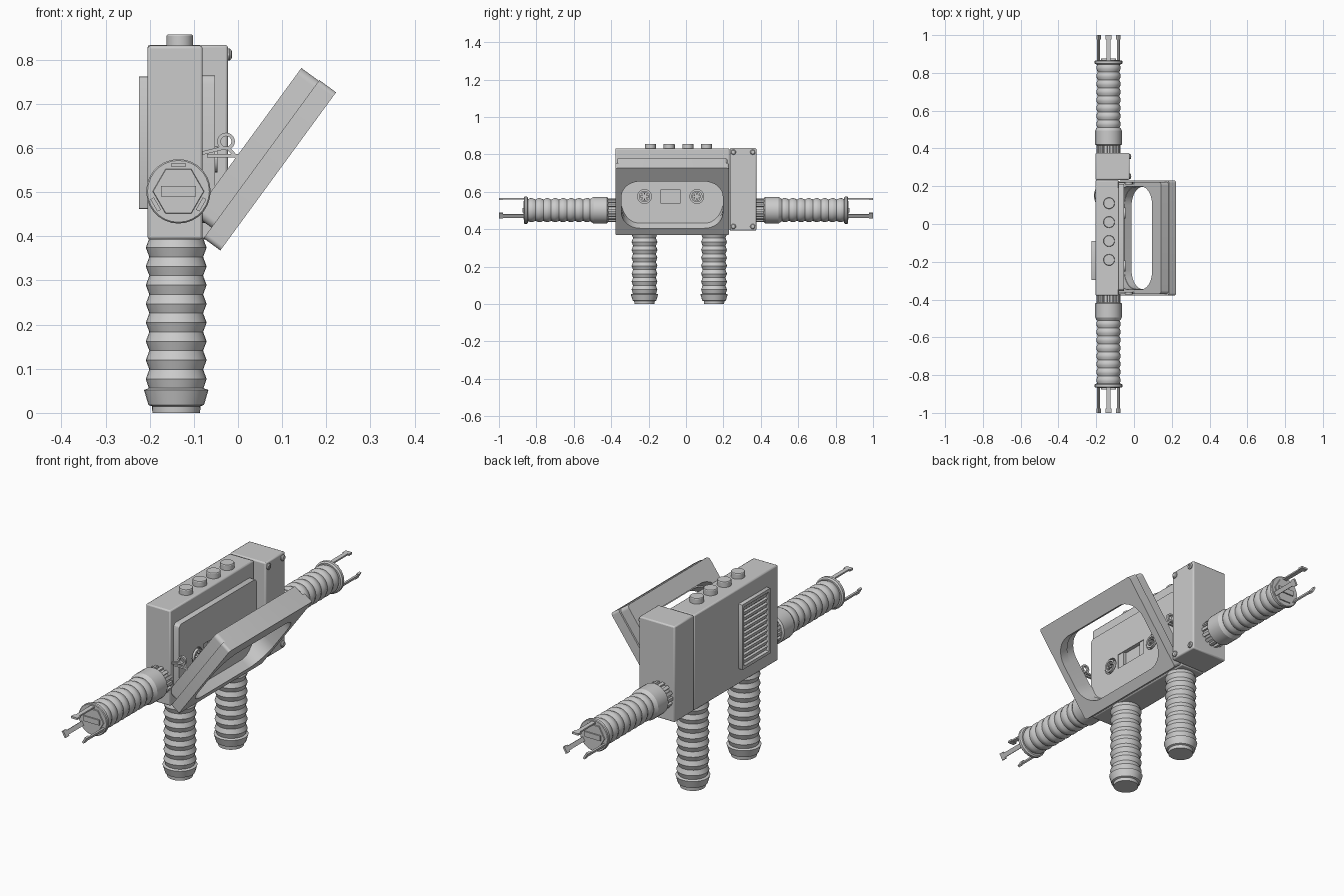
import bpy, bmesh, math
from mathutils import Matrix, Vector

if "Cube" in bpy.data.objects:
    bpy.data.objects.remove(bpy.data.objects["Cube"])

grey = bpy.data.materials.new("plain_grey")
grey.diffuse_color = (0.6, 0.6, 0.6, 1)
grey.use_nodes = True
grey.node_tree.nodes["Principled BSDF"].inputs["Base Color"].default_value = grey.diffuse_color


def finish(name, bm, bevel=0.0):
    bmesh.ops.recalc_face_normals(bm, faces=bm.faces)
    me = bpy.data.meshes.new(name)
    bm.to_mesh(me)
    bm.free()
    me.materials.append(grey)
    ob = bpy.data.objects.new(name, me)
    bpy.context.collection.objects.link(ob)
    bpy.ops.object.select_all(action='DESELECT')
    ob.select_set(True)
    bpy.context.view_layer.objects.active = ob
    bpy.ops.object.shade_smooth_by_angle(angle=math.radians(28))
    if bevel:
        m = ob.modifiers.new("edge", 'BEVEL')
        m.width, m.segments = bevel, 2
    return ob


def add_box(bm, lo, hi, mat=Matrix()):
    lo, hi = Vector(lo), Vector(hi)
    size = Matrix.Diagonal((*(hi - lo), 1))
    bmesh.ops.create_cube(bm, size=1, matrix=mat @ Matrix.Translation((lo + hi) / 2) @ size)


def box(name, lo, hi, bevel=0.0):
    bm = bmesh.new()
    add_box(bm, lo, hi)
    return finish(name, bm, bevel)


def add_lathe(bm, profile, mat, n=28):
    # profile is (radius, height) along local z, capped at both ends
    rings = [[bm.verts.new(mat @ Vector((r * math.cos(2 * math.pi * i / n), r * math.sin(2 * math.pi * i / n), h)))
              for i in range(n)] for r, h in profile]
    for a, b in zip(rings, rings[1:]):
        for i in range(n):
            bm.faces.new((a[i], a[(i + 1) % n], b[(i + 1) % n], b[i]))
    bm.faces.new(rings[0])
    bm.faces.new(rings[-1])


def lathe(name, profile, mat, n=28):
    bm = bmesh.new()
    add_lathe(bm, profile, mat, n)
    return finish(name, bm)


def rounded(u0, u1, v0, v1, r, k=8):
    pts = []
    for c, (u, v) in enumerate(((u1 - r, v1 - r), (u0 + r, v1 - r), (u0 + r, v0 + r), (u1 - r, v0 + r))):
        for j in range(k + 1):
            a = math.pi / 2 * (c + j / k)
            pts.append((u + r * math.cos(a), v + r * math.sin(a)))
    return pts


def add_frame(bm, outer, inner, t0, t1, mat):
    # flat frame: two matching outlines in the local xy plane, thickness along z
    loops = [[bm.verts.new(mat @ Vector((u, v, t))) for u, v in pts]
             for pts, t in ((outer, t0), (outer, t1), (inner, t1), (inner, t0))]
    n = len(outer)
    for k in range(4):
        a, b = loops[k], loops[(k + 1) % 4]
        for i in range(n):
            bm.faces.new((a[i], a[(i + 1) % n], b[(i + 1) % n], b[i]))


def cut(ob, cutter):
    m = ob.modifiers.new("cut", 'BOOLEAN')
    m.operation, m.object, m.solver = 'DIFFERENCE', cutter, 'EXACT'
    bpy.context.view_layer.objects.active = ob
    bpy.ops.object.modifier_apply(modifier=m.name)
    bpy.data.objects.remove(cutter)


TO_X = Matrix.Rotation(math.pi / 2, 4, 'Y')      # local z -> +x


def at(x, y, z):
    return Matrix.Translation((x, y, z))


# body and battery block
box("main_body", (-0.205, -0.378, 0.393), (-0.08, 0.232, 0.832), 0.006)
box("side_block", (-0.205, 0.234, 0.393), (-0.023, 0.376, 0.834), 0.006)

# block corner screws
for i, (y, z) in enumerate(((0.253, 0.812), (0.357, 0.812), (0.253, 0.415), (0.357, 0.415))):
    bm = bmesh.new()
    m = at(-0.025, y, z) @ TO_X
    add_lathe(bm, [(0.014, 0), (0.014, 0.006), (0.010, 0.010)], m, 16)
    add_box(bm, (-0.008, -0.0015, 0.008), (0.008, 0.0015, 0.0115), m)
    finish(f"screw_{i}", bm)

# top push buttons
for i in range(4):
    lathe(f"button_{i}", [(0.03, 0), (0.03, 0.026), (0.028, 0.029)], at(-0.132, -0.19 + 0.1 * i, 0.828))

# raised face panel with reel holes and a window
bm = bmesh.new()
pts = rounded(-0.355, 0.212, 0.43, 0.765, 0.02, 3)
f = bm.faces.new([bm.verts.new((-0.085, y, z)) for y, z in pts])
ext = bmesh.ops.extrude_face_region(bm, geom=[f])
bmesh.ops.translate(bm, vec=(0.033, 0, 0), verts=[v for v in ext['geom'] if isinstance(v, bmesh.types.BMVert)])
panel = finish("face_panel", bm)
EYES = (-0.222, 0.058)
for y in EYES:
    cut(panel, lathe("reel_cutter", [(0.037, 0), (0.037, 0.05)], at(-0.076, y, 0.575) @ TO_X))
cut(panel, box("window_cutter", (-0.07, -0.172, 0.541), (0, 0.004, 0.61)))
bpy.context.view_layer.objects.active = panel
panel.select_set(True)
bpy.ops.object.shade_smooth_by_angle(angle=math.radians(28))
for y0, y1 in ((-0.172, -0.137), (-0.03, 0.004)):
    box("window_pane", (-0.072, y0, 0.541), (-0.056, y1, 0.61))

# reels with teeth
for y in EYES:
    bm = bmesh.new()
    m = at(-0.078, y, 0.575) @ TO_X
    add_frame(bm, rounded(-0.03, 0.03, -0.03, 0.03, 0.03, 6), rounded(-0.021, 0.021, -0.021, 0.021, 0.021, 6), 0, 0.032, m)
    for k in range(6):
        add_box(bm, (0.011, -0.0035, 0), (0.024, 0.0035, 0.028), m @ Matrix.Rotation(k * math.pi / 3, 4, 'Z'))
    finish("reel", bm)

# open tilted door: local x = world y, local y = up along the door, local z = toward the body
up = Vector((0.262, 0, 0.358)).normalized()
inward = Vector((-up.z, 0, up.x))
D = Matrix(((0, up.x, inward.x, -0.04), (1, 0, 0, 0), (0, up.z, inward.z, 0.368), (0, 0, 0, 1)))
bm = bmesh.new()
hole = rounded(-0.345, 0.197, 0.046, 0.356, 0.1)
add_frame(bm, rounded(-0.378, 0.23, 0, 0.444, 0.012), hole, 0, 0.047, D)
finish("door_outer", bm)
bm = bmesh.new()
add_frame(bm, rounded(-0.37, 0.222, 0.03, 0.442, 0.018), rounded(-0.347, 0.199, 0.044, 0.362, 0.1), 0.047, 0.096, D)
finish("door_inner", bm)

# door stay links either side
for y in (-0.366, 0.216):
    bm = bmesh.new()
    m = at(-0.027, y, 0.615) @ Matrix.Rotation(math.pi / 2, 4, 'X')
    add_frame(bm, rounded(-0.02, 0.02, -0.02, 0.02, 0.02, 5), rounded(-0.012, 0.012, -0.012, 0.012, 0.012, 5), -0.006, 0.006, m)
    for a, b in (((-0.083, 0.588), (-0.035, 0.6)), ((-0.022, 0.6), (0.0, 0.575)), ((-0.07, 0.583), (0.0, 0.583))):
        d = Vector((b[0] - a[0], 0, b[1] - a[1]))
        r = at(a[0], y, a[1]) @ Matrix.Rotation(-math.atan2(d.z, d.x), 4, 'Y')
        add_box(bm, (0, -0.005, -0.004), (d.length, 0.005, 0.004), r)
    finish("door_link", bm)

# back vent with slats
bm = bmesh.new()
V = Matrix(((0, 0, -1, -0.203), (1, 0, 0, 0), (0, 1, 0, 0), (0, 0, 0, 1)))
add_frame(bm, rounded(-0.297, -0.09, 0.462, 0.762, 0.004, 2), rounded(-0.283, -0.104, 0.476, 0.748, 0.003, 2), 0, 0.021, V)
for k in range(11):
    m = at(-0.209, 0, 0.489 + k * 0.0246) @ Matrix.Rotation(math.radians(-25), 4, 'Y')
    add_box(bm, (-0.005, -0.285, -0.011), (0.005, -0.102, 0.011), m)
finish("back_vent", bm)

# ribbed legs with feet
leg = [(0.054, 0), (0.055, 0.015), (0.063, 0.018), (0.073, 0.052), (0.062, 0.056)]
for k in range(8):
    z = 0.056 + k * 0.0425
    leg += [(0.069, z + 0.021), (0.061, z + 0.0425)]
for side, y in (("left", -0.222), ("right", 0.15)):
    lathe(side + "_leg", leg, at(-0.14, y, 0))

# ribbed arms with collar, hand plate and three fingers
rib = [(0.058, 0.5)]
for k in range(8):
    y = 0.508 + k * 0.0425
    rib += [(0.057, y), (0.064, y + 0.015), (0.064, y + 0.027)]
rib += [(0.057, 0.85)]
for side, s in (("left", -1), ("right", 1)):
    A = at(-0.135, 0, 0.502) @ Matrix.Rotation(-s * math.pi / 2, 4, 'X')   # local z -> s*y
    lathe(side + "_arm", rib, A)
    lathe(side + "_sleeve", [(0.062, 0.415), (0.071, 0.422), (0.071, 0.495), (0.06, 0.512)], A)
    bm = bmesh.new()
    add_lathe(bm, [(0.054, 0.37), (0.054, 0.42)], A)
    for k in range(14):
        add_box(bm, (0.05, -0.007, 0.37), (0.063, 0.007, 0.416), A @ Matrix.Rotation(k * math.pi / 7, 4, 'Z'))
    finish(side + "_collar", bm)
    bm = bmesh.new()
    add_lathe(bm, [(0.066, 0.845), (0.073, 0.85), (0.073, 0.862), (0.07, 0.865)], A)
    add_lathe(bm, [(0.06, 0.86), (0.057, 0.869)], A, 6)
    add_box(bm, (-0.04, -0.012, 0.86), (0.04, 0.012, 0.875), A)
    finish(side + "_hand", bm)
    bm = bmesh.new()
    for k in range(3):
        ang = -s * math.pi / 2 + k * 2 * math.pi / 3
        F = A @ Matrix.Rotation(ang, 4, 'Z')
        add_box(bm, (0.057, -0.010, 0.86), (0.064, 0.010, 0.985), F)
        add_box(bm, (0.055, -0.016, 0.978), (0.064, 0.016, 1.0), F)
    finish(side + "_fingers", bm)
